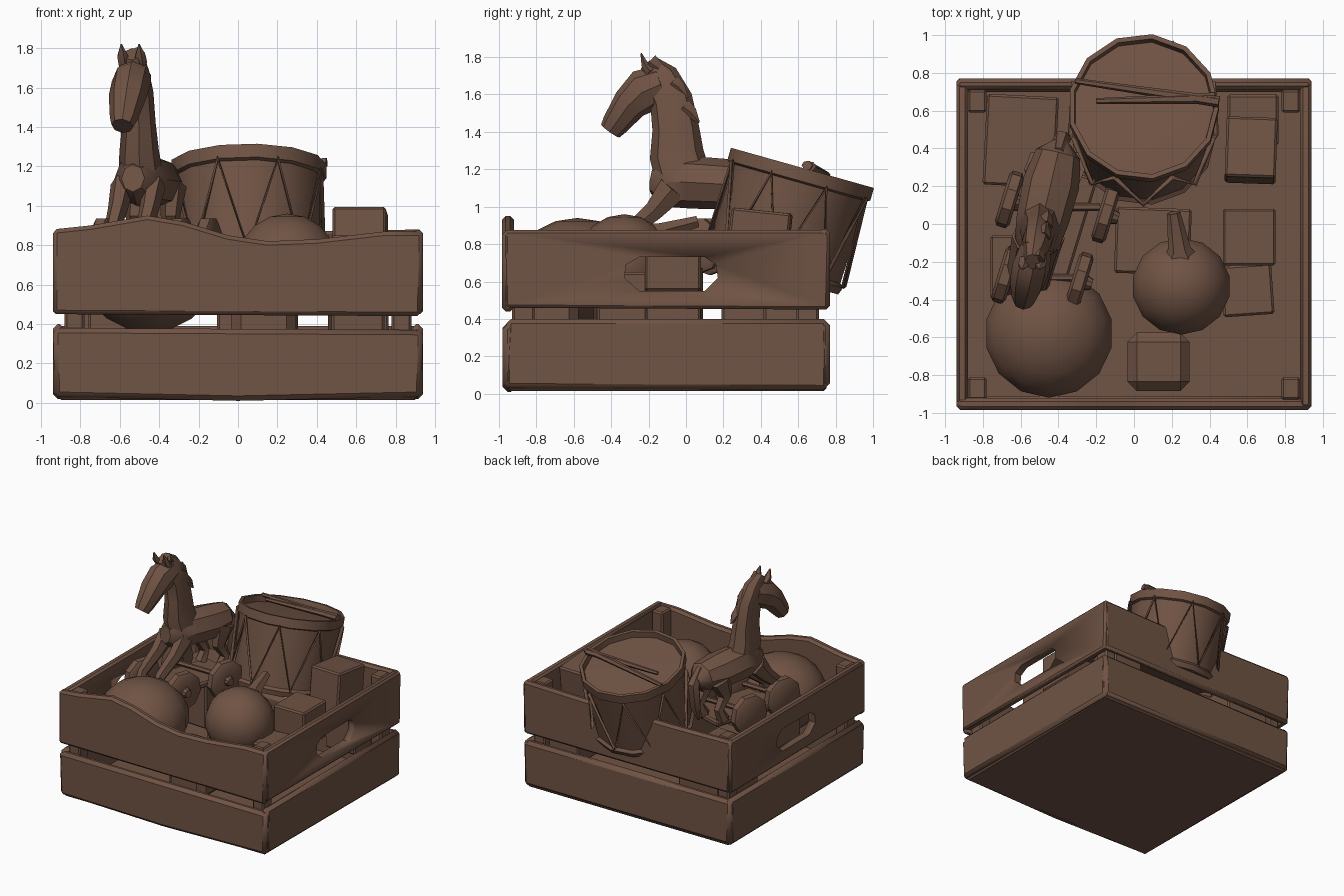
import bpy, bmesh, math
from math import sin, cos, pi, radians
from mathutils import Vector, Matrix

cube = bpy.data.objects.get("Cube")
if cube:
    bpy.data.objects.remove(cube, do_unlink=True)

wood = bpy.data.materials.new("brown wood")
wood.use_nodes = True
wood.diffuse_color = (0.162, 0.087, 0.058, 1)
bsdf = wood.node_tree.nodes["Principled BSDF"]
bsdf.inputs["Base Color"].default_value = wood.diffuse_color
bsdf.inputs["Roughness"].default_value = 0.9


def finish(name, bm, matrix=Matrix(), bevel=0, smooth=True):
    bmesh.ops.recalc_face_normals(bm, faces=bm.faces)
    mesh = bpy.data.meshes.new(name)
    bm.to_mesh(mesh)
    bm.free()
    mesh.materials.append(wood)
    ob = bpy.data.objects.new(name, mesh)
    ob.matrix_world = matrix
    bpy.context.collection.objects.link(ob)
    if bevel:
        mod = ob.modifiers.new("Bevel", 'BEVEL')
        mod.width, mod.segments, mod.limit_method = bevel, 1, 'ANGLE'
    if smooth:
        bpy.ops.object.select_all(action='DESELECT')
        ob.select_set(True)
        bpy.context.view_layer.objects.active = ob
        bpy.ops.object.shade_smooth_by_angle(angle=radians(35))
    return ob


def place(loc, yaw=0, tilt=0):
    return (Matrix.Translation(loc) @ Matrix.Rotation(radians(yaw), 4, 'Z')
            @ Matrix.Rotation(radians(tilt), 4, 'X'))


def prism(name, outline, axis, lo, hi, bevel=0.015):
    """Extrude a (u, z) outline across x or y."""
    bm = bmesh.new()
    at = lambda u, z, d: (d, u, z) if axis == 'x' else (u, d, z)
    a = [bm.verts.new(at(u, z, lo)) for u, z in outline]
    b = [bm.verts.new(at(u, z, hi)) for u, z in outline]
    bm.faces.new(a)
    bm.faces.new(b)
    for i in range(len(a)):
        j = (i + 1) % len(a)
        bm.faces.new((a[i], a[j], b[j], b[i]))
    return finish(name, bm, bevel=bevel)


def box(name, loc, size, yaw=0, tilt=0, bevel=0.012):
    bm = bmesh.new()
    bmesh.ops.create_cube(bm, size=1)
    bmesh.ops.scale(bm, vec=size, verts=bm.verts)
    return finish(name, bm, place(loc, yaw, tilt), bevel, False)


def ball(name, loc, size):
    bm = bmesh.new()
    bmesh.ops.create_uvsphere(bm, u_segments=14, v_segments=9, radius=1)
    bmesh.ops.scale(bm, vec=size, verts=bm.verts)
    return finish(name, bm, place(loc))


def loft(name, sections, n=8, side=(1, 0, 0)):
    """Tube through sections of (centre, width, thickness)."""
    bm = bmesh.new()
    pts = [Vector(s[0]) for s in sections]
    rings = []
    for i, (_, w, t) in enumerate(sections):
        d = (pts[min(i + 1, len(pts) - 1)] - pts[max(i - 1, 0)]).normalized()
        u = Vector(side)
        u = (u - d * u.dot(d)).normalized()
        v = d.cross(u)
        rings.append([bm.verts.new(pts[i] + u * w * cos(2 * pi * k / n)
                                   + v * t * sin(2 * pi * k / n)) for k in range(n)])
    for a, b in zip(rings, rings[1:]):
        for k in range(n):
            j = (k + 1) % n
            bm.faces.new((a[k], a[j], b[j], b[k]))
    bm.faces.new(rings[0])
    bm.faces.new(rings[-1])
    return finish(name, bm)


def lathe(name, profile, n, matrix):
    bm = bmesh.new()
    vs = [bm.verts.new((r, 0, z)) for r, z in profile]
    es = [bm.edges.new(p) for p in zip(vs, vs[1:])]
    bmesh.ops.spin(bm, geom=vs + es, cent=(0, 0, 0), axis=(0, 0, 1),
                   angle=2 * pi, steps=n, use_duplicate=False)
    bmesh.ops.remove_doubles(bm, verts=bm.verts, dist=0.0005)
    return finish(name, bm, matrix)


# Crate: floor, corner posts and worn slats
box("crate_floor", (0, -0.1, 0.04), (1.82, 1.7, 0.05))
for x in (-0.83, 0.83):
    for y in (-0.87, 0.65):
        box("corner_post", (x, y, 0.46), (0.1, 0.12, 0.82))
prism("front_lower_slat", [(-0.93, 0.03), (0, 0.01), (0.93, 0.03), (0.94, 0.37),
                           (0, 0.375), (-0.94, 0.38)], 'y', -0.98, -0.91, 0.025)
prism("front_upper_slat", [(-0.94, 0.45), (0.93, 0.44), (0.94, 0.87), (0.75, 0.87),
                           (0.4, 0.83), (0.15, 0.82), (-0.05, 0.85), (-0.28, 0.92),
                           (-0.46, 0.95), (-0.75, 0.9), (-0.94, 0.88)], 'y', -0.985, -0.92, 0.02)
prism("back_lower_slat", [(-0.93, 0.03), (0.93, 0.03), (0.94, 0.39), (-0.94, 0.39)],
      'y', 0.7, 0.77, 0.025)
prism("back_upper_slat", [(-0.93, 0.45), (0.93, 0.45), (0.94, 0.88), (0.4, 0.87),
                          (-0.4, 0.87), (-0.94, 0.88)], 'y', 0.71, 0.77, 0.02)
grip = [(-0.33, 0.62), (-0.25, 0.55), (0.1, 0.55), (0.17, 0.62),
        (0.16, 0.69), (0.1, 0.73), (-0.25, 0.73), (-0.32, 0.69)]
for s in (-1, 1):
    lo, hi = sorted((s * 0.88, s * 0.94))
    prism("side_lower_slat", [(-0.97, 0.03), (0.76, 0.02), (0.76, 0.4), (-0.96, 0.4)],
          'x', lo, hi, 0.025)
    slat = prism("side_upper_slat", [(-0.97, 0.46), (0.76, 0.45), (0.77, 0.86),
                                     (0.73, 0.875), (-0.97, 0.875)], 'x', lo, hi, 0.015)
    # Hand hole cut through the slat
    cutter = prism("hole_cutter", grip, 'x', lo - 0.1, hi + 0.1, 0)
    cut = slat.modifiers.new("Hole", 'BOOLEAN')
    cut.operation, cut.object, cut.solver = 'DIFFERENCE', cutter, 'EXACT'
    bpy.context.view_layer.update()
    done = bpy.data.meshes.new_from_object(
        slat.evaluated_get(bpy.context.evaluated_depsgraph_get()))
    slat.modifiers.clear()
    slat.data = done
    bpy.data.objects.remove(cutter, do_unlink=True)

# Toy blocks
box("block_back_right", (0.62, 0.39, 0.81), (0.27, 0.32, 0.34), -2, -6)
box("block_middle_right", (0.61, -0.07, 0.7), (0.28, 0.3, 0.3))
box("block_low_right", (0.6, -0.35, 0.5), (0.27, 0.27, 0.3), 4)
box("block_corner", (0.63, 0.55, 0.42), (0.27, 0.27, 0.3))
box("block_centre", (0.1, -0.09, 0.52), (0.4, 0.35, 0.32), -2)
box("block_back_left", (-0.6, 0.44, 0.45), (0.38, 0.48, 0.4), -3)
box("block_left", (-0.66, -0.23, 0.5), (0.2, 0.34, 0.3))
box("block_front", (0.13, -0.73, 0.45), (0.33, 0.31, 0.4), 0, 0, 0.05)

# Ball and rattle
ball("big_ball", (-0.45, -0.58, 0.65), (0.345, 0.345, 0.29))
ball("rattle_head", (0.25, -0.33, 0.7), (0.265, 0.26, 0.26))
loft("rattle_handle", [((0.25, -0.25, 0.8), 0.17, 0.13), ((0.24, -0.13, 0.87), 0.06, 0.05),
                       ((0.21, 0.06, 0.92), 0.035, 0.035)], 6)

# Drum leaning over the back slat
drum = Matrix.Translation((0.05, 0.46, 0.63)) @ Matrix.Rotation(-0.274, 4, 'X')
lathe("drum", [(0, 0), (0.37, 0), (0.385, 0.04), (0.365, 0.06), (0.38, 0.52), (0.4, 0.53),
               (0.4, 0.6), (0.375, 0.6), (0.37, 0.55), (0, 0.56)], 13, drum)
cord = bpy.data.curves.new("drum_cord", 'CURVE')
cord.dimensions, cord.bevel_depth, cord.bevel_resolution = '3D', 0.014, 0
line = cord.splines.new('POLY')
line.points.add(15)
for i, p in enumerate(line.points):
    r, z = ((0.385, 0.05), (0.4, 0.53))[i % 2]
    p.co = (r * cos(i * pi / 8), r * sin(i * pi / 8), z, 1)
line.use_cyclic_u = True
cord.materials.append(wood)
cord_ob = bpy.data.objects.new("drum_cord", cord)
cord_ob.matrix_world = drum
bpy.context.collection.objects.link(cord_ob)
for a, b in (((-0.36, 0.14), (0.4, 0.02)), ((-0.25, 0.03), (0.38, 0.04))):
    ends = [drum @ Vector((*a, 0.6)), drum @ Vector((*b, 0.62))]
    loft("drumstick", [(ends[0], 0.015, 0.015), (ends[1], 0.03, 0.025)], 6, (0, 1, 0))


# Toy horse, turned slightly to its own right
def h(y, z, dx=0.0):
    return (-0.49 + 0.24 * y + dx, y, z)


def horse_part(name, rows, dx=0.0, n=8):
    return loft(name, [(h(y, z, dx), w, t) for y, z, w, t in rows], n)


horse_part("horse_body", [(0.43, 1.1, 0.05, 0.05), (0.37, 1.12, 0.12, 0.11),
                          (0.22, 1.12, 0.15, 0.135), (0.03, 1.13, 0.14, 0.14),
                          (-0.1, 1.13, 0.12, 0.13), (-0.18, 1.14, 0.06, 0.07)])
horse_part("horse_neck", [(0, 1.1, 0.12, 0.15), (-0.05, 1.28, 0.1, 0.145),
                          (-0.055, 1.42, 0.085, 0.125), (-0.08, 1.57, 0.08, 0.115),
                          (-0.14, 1.69, 0.07, 0.1), (-0.2, 1.77, 0.04, 0.05)])
horse_part("horse_head", [(-0.12, 1.66, 0.08, 0.1), (-0.22, 1.62, 0.1, 0.12),
                          (-0.3, 1.55, 0.095, 0.095), (-0.38, 1.44, 0.07, 0.072),
                          (-0.405, 1.405, 0.055, 0.06)])
horse_part("horse_tail", [(0.38, 1.2, 0.03, 0.03), (0.45, 1.08, 0.05, 0.045),
                          (0.43, 0.9, 0.045, 0.04), (0.4, 0.78, 0.01, 0.01)], 0, 6)
for s in (-1, 1):
    horse_part("horse_ear", [(-0.19, 1.72, 0.03, 0.03), (-0.22, 1.76, 0.03, 0.02),
                             (-0.24, 1.82, 0.004, 0.004)], s * 0.045, 5)
    horse_part("front_leg", [(-0.07, 1.1, 0.06, 0.09), (-0.17, 0.98, 0.05, 0.06),
                             (-0.31, 0.86, 0.04, 0.045), (-0.34, 0.76, 0.05, 0.05)], s * 0.08, 6)
    horse_part("hind_leg", [(0.29, 1.1, 0.07, 0.11), (0.24, 0.95, 0.05, 0.06),
                            (0.3, 0.85, 0.04, 0.04), (0.26, 0.76, 0.05, 0.05)], s * 0.09, 6)
# Jagged mane tufts down the neck
for i, (y, z) in enumerate([(-0.15, 1.77), (-0.08, 1.72), (-0.03, 1.66), (0.0, 1.6), (0.03, 1.53)]):
    side = 0.02 * (-1) ** i
    loft("mane_tuft", [(h(y - 0.04, z, side), 0.045, 0.05), (h(y, z - 0.03, side), 0.035, 0.035),
                       (h(y + 0.04, z - 0.08, side), 0.005, 0.005)], 5)

# Wheeled base under the horse
box("horse_base", (-0.46, -0.06, 0.74), (0.34, 0.72, 0.05), -17)
for x, y in ((-0.66, 0.13), (-0.15, 0.05), (-0.68, -0.27), (-0.29, -0.3)):
    spin = place((x, y, 0.79), -17) @ Matrix.Rotation(pi / 2, 4, 'Y')
    lathe("wheel", [(0, -0.04), (0.13, -0.04), (0.155, -0.025), (0.155, 0.025),
                    (0.13, 0.04), (0.04, 0.04), (0.03, 0.07), (0, 0.07)], 9, spin)
for y in (0.09, -0.285):
    loft("axle", [((-0.67, y, 0.79), 0.02, 0.02), ((-0.18 if y > 0 else -0.29, y, 0.79), 0.02, 0.02)],
         6, (0, 1, 0))
